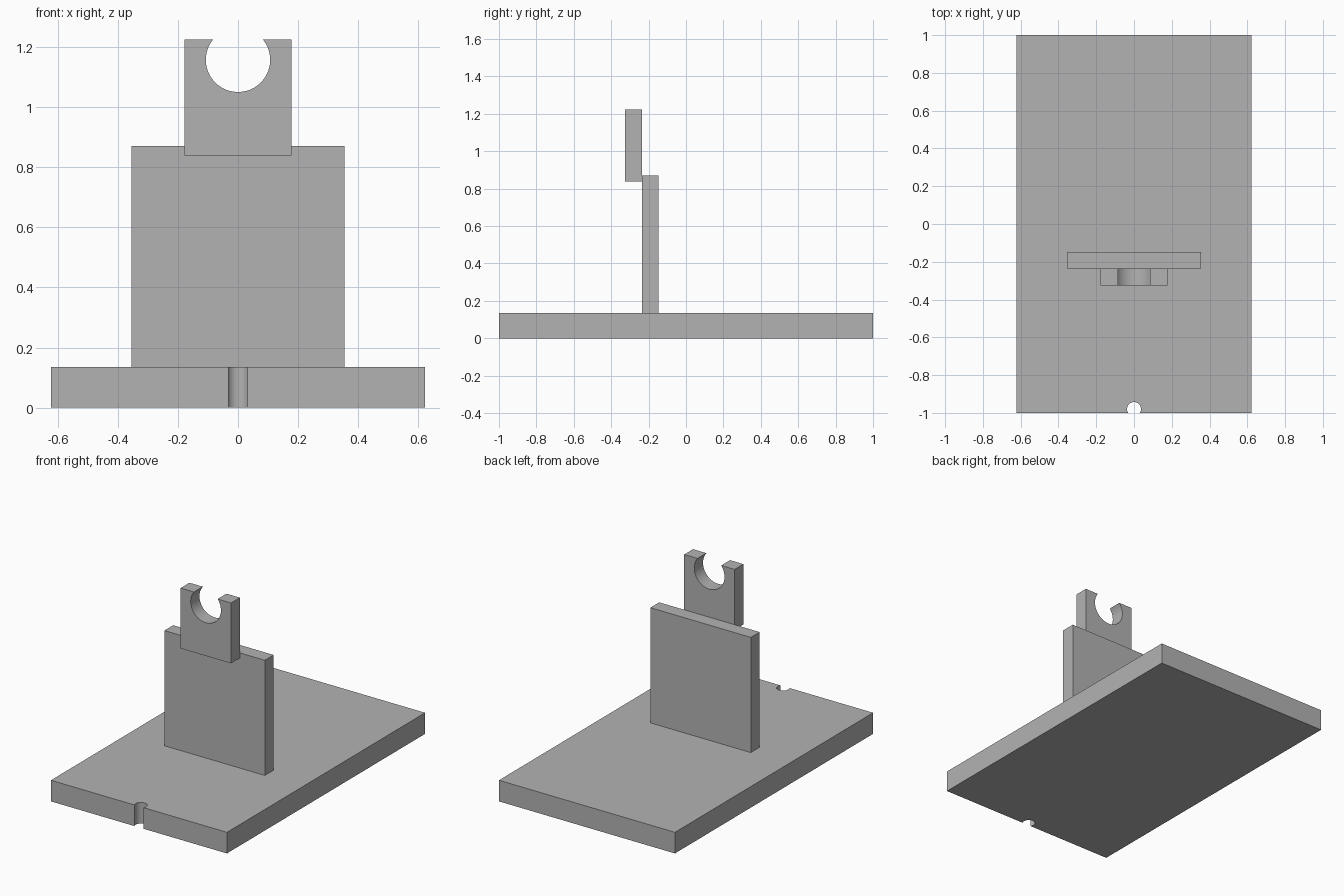
import bpy
import bmesh
from math import sin, cos, asin, pi, radians
from mathutils import Vector

cube = bpy.data.objects.get("Cube")
if cube:
    bpy.data.objects.remove(cube, do_unlink=True)

grey = bpy.data.materials.new("plain grey")
grey.use_nodes = True
grey.diffuse_color = (0.45, 0.45, 0.45, 1)
grey.node_tree.nodes["Principled BSDF"].inputs["Base Color"].default_value = grey.diffuse_color


def notched_outline(half, low, high, centre, radius, steps=48):
    """Rectangle whose upper edge is opened by a round notch."""
    start = asin((high - centre) / radius)
    sweep = pi + 2 * start
    arc = [(radius * cos(start - sweep * i / steps),
            centre + radius * sin(start - sweep * i / steps))
           for i in range(steps + 1)]
    return [(half, high)] + arc + [(-half, high), (-half, low), (half, low)]


def extrude_outline(name, points, depth):
    """Extrude a closed outline of 3D points along the depth vector."""
    bm = bmesh.new()
    face = bm.faces.new([bm.verts.new(p) for p in points])
    result = bmesh.ops.extrude_face_region(bm, geom=[face])
    moved = [g for g in result["geom"] if isinstance(g, bmesh.types.BMVert)]
    bmesh.ops.translate(bm, verts=moved, vec=Vector(depth))
    bmesh.ops.recalc_face_normals(bm, faces=bm.faces)
    mesh = bpy.data.meshes.new(name)
    bm.to_mesh(mesh)
    bm.free()
    mesh.materials.append(grey)
    obj = bpy.data.objects.new(name, mesh)
    bpy.context.collection.objects.link(obj)
    bpy.ops.object.select_all(action='DESELECT')
    obj.select_set(True)
    bpy.context.view_layer.objects.active = obj
    bpy.ops.object.shade_smooth_by_angle(angle=radians(30))
    return obj


base_top, plate_top = 0.135, 0.871
plate_front, thickness = -0.236, 0.089

# Base board with a small round notch in the front edge
outline = notched_outline(0.622, -1, 1, 0.98, 0.037)
extrude_outline("base_board", [(x, -v, 0) for x, v in outline], (0, 0, base_top))

# Upright plate
corners = [(-0.355, base_top), (0.355, base_top), (0.355, plate_top), (-0.355, plate_top)]
extrude_outline("upright_plate", [(x, plate_front, z) for x, z in corners], (0, thickness, 0))

# Clip holder with an open round seat, fixed to the front of the plate
outline = notched_outline(0.178, 0.838, 1.224, 1.157, 0.107)
extrude_outline("clip_holder", [(x, plate_front, z) for x, z in outline], (0, -thickness, 0))
